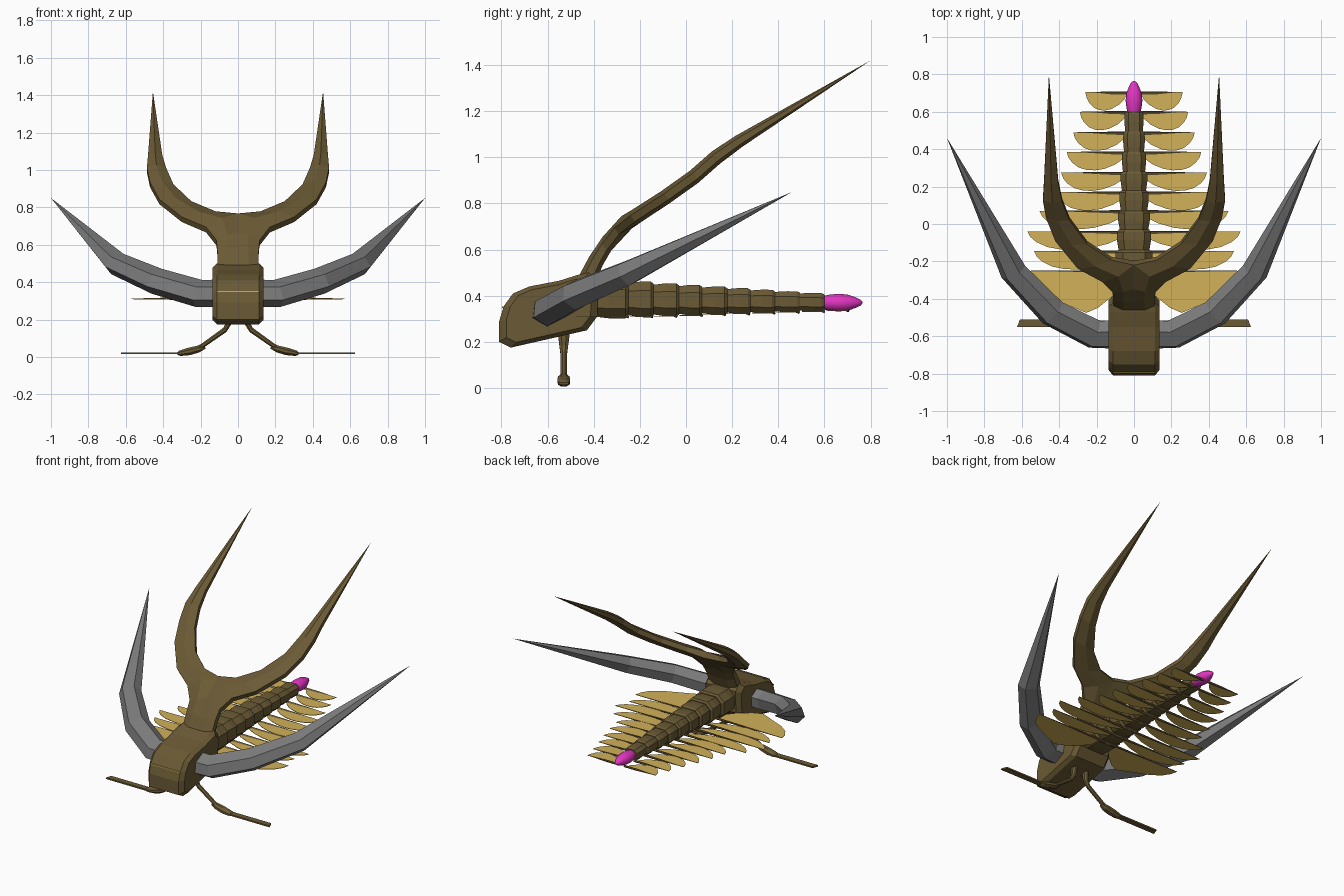
import bpy, bmesh, math
from mathutils import Vector as V

if "Cube" in bpy.data.objects:
    bpy.data.objects.remove(bpy.data.objects["Cube"])


def material(name, rgb):
    m = bpy.data.materials.new(name)
    m.diffuse_color = (*rgb, 1)
    m.use_nodes = True
    m.node_tree.nodes["Principled BSDF"].inputs["Base Color"].default_value = m.diffuse_color
    return m


BROWN = material("olive brown", (0.145, 0.102, 0.035))
TAN = material("tan", (0.64, 0.44, 0.10))
GREY = material("grey", (0.20, 0.20, 0.20))
PINK = material("magenta", (0.76, 0.035, 0.53))


def loft(name, rings, mat, mirror=False, smooth=None):
    """Skin a list of equal-length rings and close both ends."""
    bm = bmesh.new()
    vs = [[bm.verts.new(p) for p in r] for r in rings]
    n = len(vs[0])
    for a, b in zip(vs, vs[1:]):
        for i in range(n):
            j = (i + 1) % n
            bm.faces.new((a[i], a[j], b[j], b[i]))
    bm.faces.new(vs[0])
    bm.faces.new(vs[-1])
    bmesh.ops.remove_doubles(bm, verts=bm.verts, dist=0.0002)
    bmesh.ops.recalc_face_normals(bm, faces=bm.faces)
    me = bpy.data.meshes.new(name)
    bm.to_mesh(me)
    bm.free()
    me.materials.append(mat)
    ob = bpy.data.objects.new(name, me)
    bpy.context.collection.objects.link(ob)
    if mirror:
        mod = ob.modifiers.new("Mirror", 'MIRROR')
        mod.use_clip = True
    if smooth:
        bpy.context.view_layer.objects.active = ob
        ob.select_set(True)
        bpy.ops.object.shade_smooth_by_angle(angle=math.radians(smooth))
        ob.select_set(False)
    return ob


def interp(table, t):
    """Piecewise linear lookup."""
    for (a, fa), (b, fb) in zip(table, table[1:]):
        if t <= b:
            return fa + (fb - fa) * (t - a) / (b - a)
    return table[-1][1]


# head: side profile with chamfered rims
profile = [(-.81, .20), (-.76, .175), (-.43, .25), (-.385, .31), (-.38, .46),
           (-.42, .50), (-.47, .49), (-.55, .465), (-.68, .44), (-.75, .41),
           (-.79, .355), (-.81, .29)]


def head_ring(x, s):
    return [V((x, -.59 + (y + .59) * s, .34 + (z - .34) * s)) for y, z in profile]


loft("head", [head_ring(-.137, .86), head_ring(-.112, 1),
              head_ring(.112, 1), head_ring(.137, .86)], BROWN)

# brow stripe: thin strip wrapped on the front of the head
loft("brow_stripe", [[V((x, -.797, .347)), V((x, -.762, .347)),
                      V((x, -.762, .354)), V((x, -.797, .354))]
                     for x in (-.113, .113)], TAN)

# forked crest: neck and horn lofted in a leaning sheet, then mirrored
lean = [(.44, -.44), (.5, -.42), (.56, -.385), (.61, -.355), (.70, -.285),
        (.885, .0), (1.03, .165), (1.42, .8)]
crest = [((0, .46), (.11, .46), .04, 1), ((0, .55), (.11, .55), .035, 1),
         ((0, .64), (.115, .61), .035, .9), ((0, .75), (.17, .68), .035, .6),
         ((.12, .765), (.30, .735), .033, .5), ((.25, .82), (.42, .83), .032, .5),
         ((.345, .91), (.47, .92), .032, .5), ((.385, 1.0), (.487, 1.0), .032, .5),
         ((.405, 1.07), (.481, 1.07), .028, .5), ((.455, 1.42), (.455, 1.42), 0, .5)]
rings = []
for (xi, zi), (xo, zo), t, edge in crest:
    zm = (zi + zo) / 2
    a, b = (V((x, interp(lean, z), z)) for x, z in ((xi, zi), (xo, zo)))
    m = V(((xi + xo) / 2, interp(lean, zm), zm))
    n = V((0, -.85, .5)) if zm < .6 else V((0, -.55, .83))
    n *= t
    rings.append([a + n * edge, m + n, b + n * .5, b - n * .5, m - n, a - n * edge])
loft("forked_crest", rings, BROWN, mirror=True)

# side tusks: six-sided curved spikes
path = [V(p) for p in ((.10, -.59, .34), (.21, -.59, .34), (.435, -.475, .405),
                       (.645, -.255, .497), (1.0, .46, .85))]
rings = []
up = V((0, -.44, .9)).normalized()
for i, (p, s) in enumerate(zip(path, (1, 1, .96, .85, 0))):
    d = (path[min(i + 1, 4)] - path[max(i - 1, 0)]).normalized()
    u = d.cross(up).normalized()
    n = u.cross(d)
    rings.append([p + (u * a + n * b) * s for a, b in
                  ((.085, 0), (.045, .06), (-.045, .06),
                   (-.085, 0), (-.045, -.06), (.045, -.06))])
loft("side_tusk", rings, GREY, mirror=True)


# front legs: bent limb, swollen foot and a flat blade toe
def limb(name, pts):
    out = []
    for i, (x, z, a, b) in enumerate(pts):
        q, r = pts[max(i - 1, 0)], pts[min(i + 1, len(pts) - 1)]
        d = V((r[0] - q[0], 0, r[1] - q[1])).normalized()
        n = V((-d.z, 0, d.x))
        out.append([V((x, -.53, z)) + n * a * math.cos(k * math.pi / 4 + math.pi / 8)
                    + V((0, b, 0)) * math.sin(k * math.pi / 4 + math.pi / 8)
                    for k in range(8)])
    return loft(name, out, BROWN, mirror=True)


limb("front_leg", [(.045, .25, .02, .03), (.05, .18, .016, .02), (.07, .145, .015, .015),
                   (.19, .06, .013, .015), (.24, .035, .012, .015)])
limb("foot", [(.175, .05, .006, .012), (.21, .043, .02, .027), (.26, .03, .022, .03),
              (.31, .02, .016, .026), (.325, .018, .007, .02)])
loft("blade_toe", [[V((x + k, y, z)) for y, z, k in
                    ((-.55, .015, 0), (-.51, .015, -.015), (-.51, .025, -.015),
                     (-.55, .025, 0))] for x in (.30, .625)], BROWN, mirror=True)

# abdomen: overlapping eight-sided segments flaring to the rear
breaks = [-.42, -.25, -.14, -.03, .07, .18, .28, .385, .495, .60]


def body_ring(y, s):
    t = (y + .25) / .85
    w, h, c = (.102 - .054 * t) * s, (.080 - .042 * t) * s, .385 - .014 * t
    return [V((w * a, y, c + h * b)) for a, b in
            ((1, .5), (.6, 1), (-.6, 1), (-1, .5), (-1, -.5), (-.6, -1), (.6, -1), (1, -.5))]


for i, (a, b) in enumerate(zip(breaks, breaks[1:])):
    loft(f"abdomen_segment_{i + 1}",
         [body_ring(a - .01, .84), body_ring(a + (b - a) * .5, 1),
          body_ring(b - .012, 1.03), body_ring(b, .92)], BROWN)

# tail bulb
loft("tail_bulb", [[V((r * math.cos(k * math.pi / 5), y, .37 + r * .9 * math.sin(k * math.pi / 5)))
                    for k in range(10)]
                   for y, r in ((.595, .034), (.62, .04), (.66, .045), (.70, .041),
                                (.735, .027), (.757, .015), (.765, .004))],
     PINK, smooth=40)

# belly fins: flat half-round plates with a spine along the straight rear edge
reach = [.56, .535, .57, .505, .415, .39, .36, .325, .29, .26]
rows = [-.25, -.145, -.04, .07, .17, .275, .385, .49, .60, .705]
fin_curve = [(1, 0), (.97, .3), (.91, .58), (.8, .85), (.67, .98), (.53, 1),
             (.38, .92), (.2, .68), (.06, .35), (0, 0)]
first_curve = [(1, 0), (.98, .2), (.92, .42), (.8, .62), (.6, .82), (.42, 1),
               (.3, .88), (.15, .6), (.04, .3), (0, 0)]
for i, (y, w) in enumerate(zip(rows, reach)):
    z = .309 + .026 * max(0, (y + .1) / .8)
    depth, x0 = (.225 if i == 0 else .098), .035
    curve = first_curve if i == 0 else fin_curve
    loft(f"belly_fin_{i + 1}",
         [[V((x0 + (w - x0) * a, y - depth * b, z + k)) for a, b in curve]
          for k in (-.0015, .0015)], TAN, mirror=True)
    loft(f"fin_spine_{i + 1}",
         [[V((x, y + dy * s, z + dz * s)) for dy, dz in
           ((-.018, 0), (0, .007), (.004, 0), (0, -.007))]
          for x, s in ((.02, 1), (.12, .9), (w - .01, .08))], BROWN, mirror=True)
